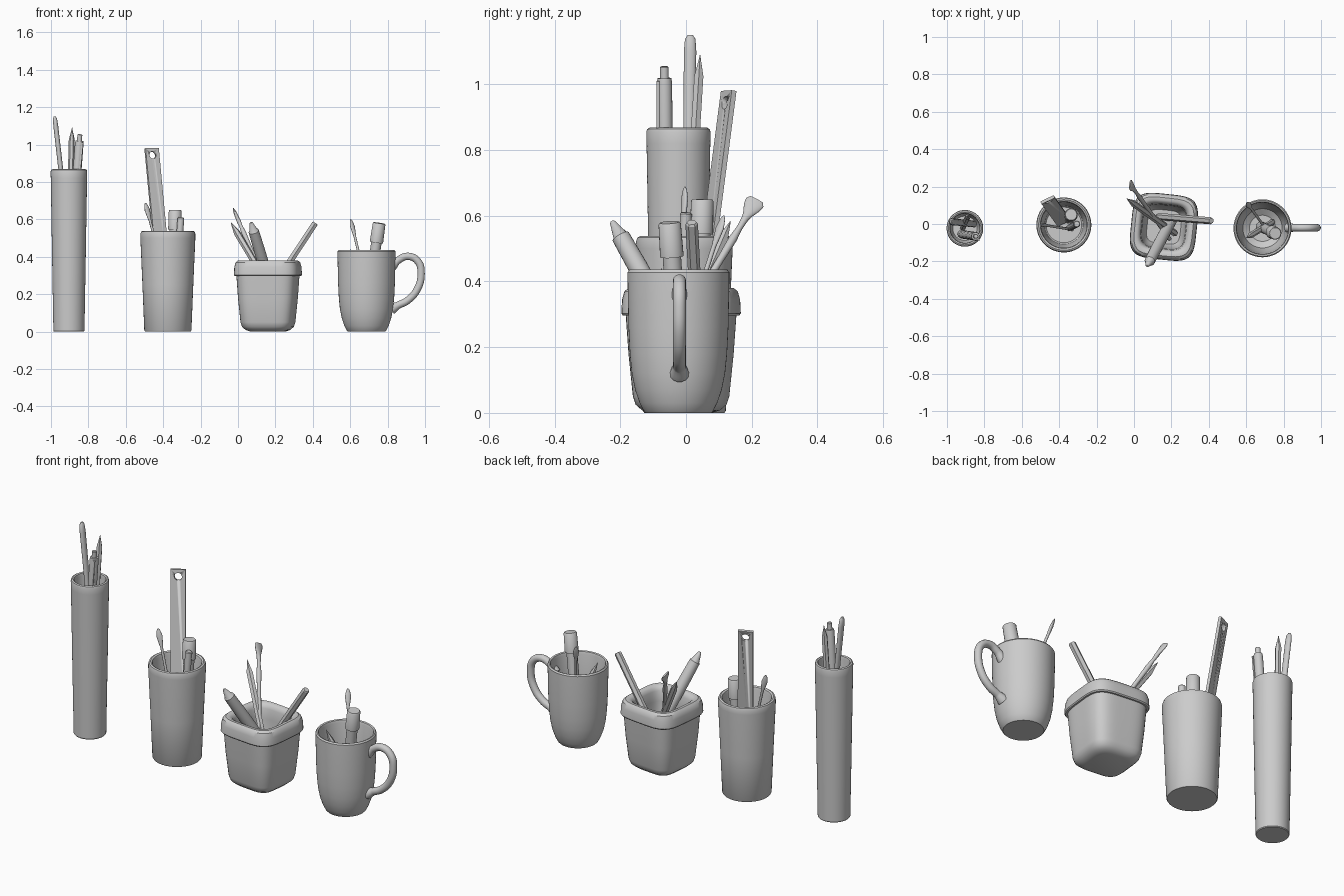
import bpy, bmesh, math
from mathutils import Vector

if "Cube" in bpy.data.objects:
    bpy.data.objects.remove(bpy.data.objects["Cube"])


def finish(name, bm, angle=35):
    bmesh.ops.recalc_face_normals(bm, faces=bm.faces[:])
    me = bpy.data.meshes.new(name)
    bm.to_mesh(me)
    bm.free()
    ob = bpy.data.objects.new(name, me)
    bpy.context.collection.objects.link(ob)
    bpy.ops.object.select_all(action='DESELECT')
    ob.select_set(True)
    bpy.context.view_layer.objects.active = ob
    bpy.ops.object.shade_smooth_by_angle(angle=math.radians(angle))
    return ob


def skin(name, rings, angle=35):
    # bridge successive rings of points and cap both ends
    bm = bmesh.new()
    loops = [[bm.verts.new(p) for p in r] for r in rings]
    n = len(loops[0])
    for a, b in zip(loops, loops[1:]):
        for i in range(n):
            j = (i + 1) % n
            bm.faces.new((a[i], a[j], b[j], b[i]))
    bm.faces.new(loops[0])
    bm.faces.new(loops[-1])
    return finish(name, bm, angle)


def vessel(name, x, y, profile, power=2, turn=0, seg=64):
    # profile of (radius, z) from outer base, over the rim, to the inner floor
    rings = []
    for r, z in profile:
        ring = []
        for i in range(seg):
            t = 2 * math.pi * i / seg
            c, s = math.cos(t), math.sin(t)
            k = r * (abs(c) ** power + abs(s) ** power) ** (-1 / power)
            t += math.radians(turn)
            ring.append((x + k * math.cos(t), y + k * math.sin(t), z))
        rings.append(ring)
    return skin(name, rings)


def stick(name, tip, base, profile, sides=20, wide=(1, 0, 0), phase=0):
    # profile of (distance from tip, half width, half depth); last runs to base
    tip, base = Vector(tip), Vector(base)
    d = base - tip
    length = d.length
    d.normalize()
    u = Vector(wide)
    u = (u - d * u.dot(d)).normalized()
    v = d.cross(u)
    prof = [(p[0], p[1], p[-1]) for p in profile]
    prof.append((length, prof[-1][1], prof[-1][2]))
    rings = []
    for dist, a, b in prof:
        rings.append([tip + d * dist + u * a * math.cos(t) + v * b * math.sin(t)
                      for t in (phase + 2 * math.pi * i / sides for i in range(sides))])
    return skin(name, rings, 40 if sides > 6 else 20)


PENCIL = [(0, .001), (.015, .004), (.065, .016)]
MARKER = [(0, .030), (.005, .034), (.105, .036), (.105, .028)]
LEAF = [(0, .003, .002), (.012, .010, .005), (.04, .016, .008), (.07, .012, .008),
        (.10, .007, .007)]

# vessels
vessel("tall_holder", -.904, -.023, [
    (.080, 0), (.083, .004), (.090, .4), (.097, .82), (.098, .855), (.095, .864), (.088, .868),
    (.081, .864), (.078, .85), (.070, .06), (.065, .05)])
vessel("tumbler", -.375, -.005, [
    (.122, 0), (.126, .006), (.136, .25), (.147, .50), (.147, .522), (.143, .534), (.135, .538),
    (.126, .533), (.122, .52), (.103, .05), (.095, .04)])
vessel("square_pot", .16, -.015, [
    (.09, 0), (.115, .008), (.134, .025), (.142, .05), (.155, .18), (.163, .297), (.172, .297),
    (.176, .303), (.174, .345), (.167, .370), (.155, .380), (.140, .380), (.128, .372),
    (.120, .355), (.115, .30), (.105, .08), (.09, .05)], power=4.2, turn=-6)
vessel("mug_body", .687, -.023, [
    (.100, 0), (.105, .005), (.118, .03), (.132, .07), (.142, .12), (.148, .18), (.152, .26),
    (.155, .41), (.155, .428), (.149, .436), (.141, .433), (.137, .42), (.134, .25),
    (.125, .13), (.105, .06), (.07, .035)])

# mug handle
cu = bpy.data.curves.new("mug_handle", 'CURVE')
cu.dimensions = '3D'
cu.bevel_depth = .02
cu.bevel_resolution = 5
cu.use_fill_caps = True
path = [(.822, .345, 1.3), (.855, .38, 1), (.91, .402, 1), (.962, .375, 1), (.979, .31, 1),
        (.958, .225, 1), (.905, .165, 1), (.855, .14, 1), (.82, .12, 1.5)]
sp = cu.splines.new('BEZIER')
sp.bezier_points.add(len(path) - 1)
for bp, (x, z, r) in zip(sp.bezier_points, path):
    bp.co = (x, -.02, z)
    bp.radius = r
    bp.handle_left_type = bp.handle_right_type = 'AUTO'
sp.use_smooth = True
bpy.context.collection.objects.link(bpy.data.objects.new("mug_handle", cu))

# tall holder contents
stick("letter_knife", (-.98, .013, 1.15), (-.855, 0, .06),
      [(0, .008, .005), (.012, .016, .011), (.05, .019, .013), (.18, .018, .013)], wide=(0, 1, 0))
stick("tall_pencil", (-.887, .043, 1.09), (-.915, -.02, .06), PENCIL, sides=6)
stick("click_pen", (-.845, -.066, 1.055), (-.92, -.055, .06),
      [(0, .010), (.003, .013), (.036, .013), (.036, .021), (.05, .023), (.3, .023)])
stick("click_pen_clip", (-.832, -.085, 1.01), (-.848, -.085, .84),
      [(0, .007, .007)], sides=4, phase=math.pi / 4)

# tumbler contents: ruler with a hole, marker, pen, small brush
turn = math.radians(25)
wide = Vector((math.cos(turn), math.sin(turn), 0))
r2 = math.sqrt(2)
top, foot = Vector((-.462, .13, .98)), Vector((-.376, .01, .06))
ruler = stick("ruler", top, foot, [(0, .039 * r2, .008 * r2)], sides=4, wide=wide, phase=math.pi / 4)
centre = top + (foot - top).normalized() * .038
normal = (foot - top).cross(wide).normalized()
cutter = stick("hole_cutter", centre - normal * .05, centre + normal * .05, [(0, .02)], sides=24)
cutter.hide_render = True
bpy.context.view_layer.objects.active = ruler
mod = ruler.modifiers.new("hole", 'BOOLEAN')
mod.operation = 'DIFFERENCE'
mod.object = cutter
bpy.ops.object.modifier_apply(modifier="hole")
bpy.data.objects.remove(cutter)

stick("tumbler_marker", (-.336, .05, .65), (-.345, .03, .05), MARKER, sides=24)
stick("tumbler_pen", (-.305, 0, .61), (-.345, -.02, .05), [(0, .014), (.004, .018)])
stick("tumbler_brush", (-.495, -.003, .688), (-.33, -.03, .05), LEAF, wide=(1, .6, 0))

# square pot contents
stick("flat_brush", (-.022, .215, .65), (.19, -.08, .16),
      [(0, .022, .004), (.012, .030, .007), (.03, .027, .009), (.06, .014, .010), (.075, .011),
       (.11, .009), (.15, .013), (.22, .011)], wide=(.2, 1, -.6))
stick("pot_pencil", (-.038, .135, .583), (.22, -.05, .15),
      [(0, .001), (.015, .005), (.07, .018)], sides=6)
stick("thick_pen", (.07, -.225, .583), (.20, .02, .15),
      [(0, .006), (.004, .009), (.05, .022), (.055, .028), (.16, .030)])
stick("leaning_pencil", (.413, .017, .58), (.13, .04, .15),
      [(0, .015), (.006, .019)], sides=6, wide=(0, 1, 0))

# mug contents
stick("mug_marker", (.755, -.05, .58), (.68, -.015, .06), MARKER, sides=24)
stick("mug_brush", (.603, .115, .60), (.73, -.06, .06), LEAF, wide=(1, 1, 0))
stick("mug_pencil", (.60, -.075, .44), (.74, .01, .06), PENCIL, sides=6)
